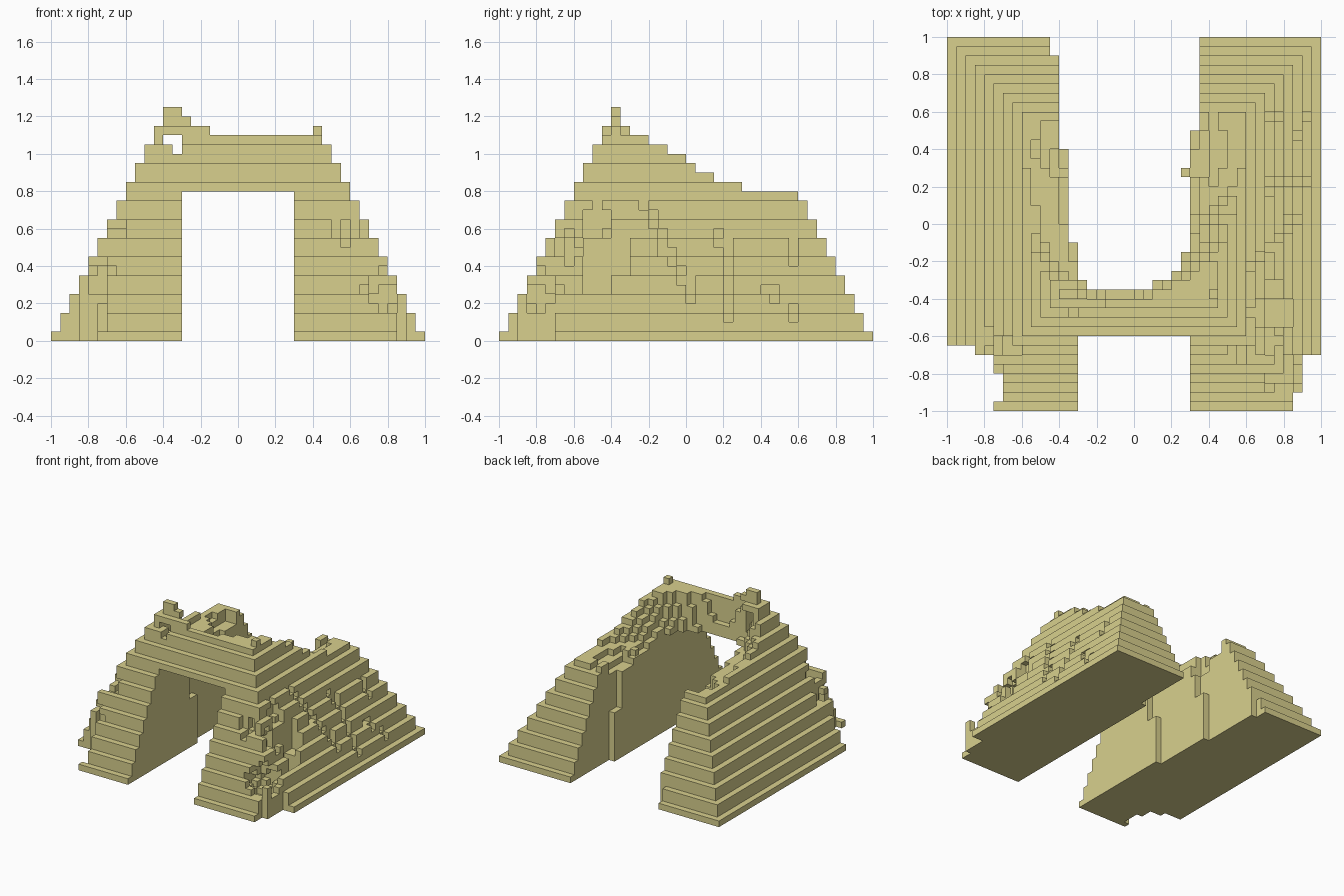
import bpy, bmesh, math
from mathutils import Vector

cube = bpy.data.objects.get("Cube")
if cube:
    bpy.data.objects.remove(cube, do_unlink=True)

S = 0.05          # block size
N = 20            # half the base, in blocks

stone = bpy.data.materials.new("sandstone")
stone.use_nodes = True
colour = (0.69, 0.63, 0.27, 1.0)
stone.diffuse_color = colour
bsdf = stone.node_tree.nodes["Principled BSDF"]
bsdf.inputs["Base Color"].default_value = colour
bsdf.inputs["Roughness"].default_value = 0.9


def half_width(k):
    """Half the pyramid's width at layer k: it steps in every second layer."""
    return (N - (k + 1) // 2) * S


def box(x0, x1, y0, y1, z0, z1):
    """All blocks inside a box given in model units."""
    r = [round(v / S) for v in (x0, x1, y0, y1, z0, z1)]
    return {(i, j, k) for i in range(r[0], r[1]) for j in range(r[2], r[3])
            for k in range(r[4], r[5])}


def ball(cx, cy, cz, r, h=1.0):
    """All blocks whose centre lies in a ball, stretched by h in height."""
    n = int(r * max(h, 1) / S) + 2
    ci, cj, ck = (round(v / S) for v in (cx, cy, cz))
    return {(i, j, k)
            for i in range(ci - n, ci + n) for j in range(cj - n, cj + n)
            for k in range(ck - n, ck + n)
            if math.hypot((i + .5) * S - cx, (j + .5) * S - cy,
                          ((k + .5) * S - cz) / h) < r}


# Stepped pyramid
blocks = set()
for k in range(22):
    half = half_width(k)
    blocks |= box(-half, half, -half, half, k * S, (k + 1) * S)

# Corner stubs left standing on top
blocks |= box(-.45, -.15, -.45, -.4, 1.1, 1.15) | box(-.45, -.3, -.4, -.3, 1.1, 1.15)
blocks |= box(-.4, -.25, -.4, -.35, 1.15, 1.2) | box(-.4, -.3, -.4, -.35, 1.2, 1.25)
blocks |= box(.4, .45, -.4, -.35, 1.1, 1.15)

# Passage through the middle, widening towards the back
blocks -= box(-.3, .3, -1, 1, 0, .8)
for side, width, start in ((-1, .35, -.1), (-1, .4, .4), (-1, .45, .9), (1, .35, .5)):
    for z0, z1, y in ((0, .4, start), (.4, .8, start - .1)):
        x0, x1 = sorted((side * .3, side * width))
        blocks -= box(x0, x1, y, 1, z0, z1)

# Collapsed roof: a round bowl, sloping breaks on both flanks and a stepped back edge
back_limit = (.3, .15, .05, 0, -.1, -.2)      # per layer from z = 0.8
for b in list(blocks):
    x, y = (b[0] + .5) * S, (b[1] + .5) * S
    layer = b[2] - 16
    if 0 <= layer < 6:
        t = layer * S
        bowl = math.hypot(x + .08, y - .05 - .9 * t) < .42 + t
        slope = y > (x - .35 if x > 0 else -2 * x - .95) - t and abs(x) > .3
        if bowl or slope or y > back_limit[layer]:
            # keep the low outer rim on each flank
            if bowl or y > back_limit[layer] or abs(x) < half_width(b[2]) - S:
                blocks.discard(b)

# Shallow hollows in the broken tops of the legs
for hollow in ((-.5, -.4, .3, .55, .7, .8), (-.45, -.35, .25, .4, .6, .8),
               (-.55, -.5, .35, .45, .75, .8), (-.4, -.35, .0, .25, .7, .8),
               (.3, .4, .25, .5, .7, .8), (.4, .45, .2, .6, .75, .8),
               (.45, .5, .3, .5, .75, .8), (.3, .35, .05, .25, .75, .8)):
    blocks -= box(*hollow)

# Broken front corners
for corner in ((-1, -.85, -1, -.65), (-.85, -.75, -1, -.7), (-.75, -.7, -.95, -.8),
               (.9, 1, -1, -.7), (.85, .9, -1, -.9)):
    blocks -= box(*corner, 0, .5)
blocks -= box(.7, .85, -.55, -.4, .15, .4) | box(.7, .8, -.55, -.3, .3, .55)
for bite in ((.78, -.78, .24, .12, 1.2), (.70, -.62, .48, .09, 1.2),
             (.66, -.48, .64, .08, 1.3), (.57, -.70, .60, .08, 1.2),
             (-.74, -.74, .32, .09, 1.3), (-.66, -.64, .55, .08, 1.3),
             (-.80, -.62, .40, .06, 1.0), (-.76, -.80, .12, .08, 1.0)):
    blocks -= ball(*bite)

# Cracks running down one flank: (y, z bottom, z top), one block wide and deep
for y, z0, z1 in ((-.25, .7, .75), (-.2, .6, .7), (-.15, .45, .6), (-.1, .4, .5),
                  (-.05, .3, .4), (0, .2, .35), (.15, .5, .6), (.2, .1, .55),
                  (.4, .25, .3), (.45, .2, .3), (.55, .4, .55), (.55, .1, .2)):
    for k in range(round(z0 / S), round(z1 / S)):
        half = half_width(k)
        blocks -= box(half - S, half, y, y + S, k * S, (k + 1) * S)


# Outer skin of a group of blocks, with flat areas merged
AXES = [(a, s) for a in range(3) for s in (0, 1)]


def skin(name, group):
    bm = bmesh.new()
    verts = {}
    for b in sorted(group):
        for a, s in AXES:
            n = list(b)
            n[a] += 1 if s else -1
            if tuple(n) in blocks:
                continue
            u, v = (a + 1) % 3, (a + 2) % 3
            ring = []
            for du, dv in ((0, 0), (1, 0), (1, 1), (0, 1)):
                p = list(b)
                p[a] += s
                p[u] += du
                p[v] += dv
                p = tuple(p)
                if p not in verts:
                    verts[p] = bm.verts.new(Vector(p) * S)
                ring.append(verts[p])
            bm.faces.new(ring if s else ring[::-1])
    bmesh.ops.dissolve_limit(bm, angle_limit=.02, verts=bm.verts[:], edges=bm.edges[:])
    mesh = bpy.data.meshes.new(name)
    bm.to_mesh(mesh)
    bm.free()
    mesh.materials.append(stone)
    bpy.context.collection.objects.link(bpy.data.objects.new(name, mesh))


# Two legs and the ruined upper part that bridges them
skin("right_leg", {b for b in blocks if b[2] < 16 and b[0] < 0})
skin("left_leg", {b for b in blocks if b[2] < 16 and b[0] >= 0})
skin("upper_bridge", {b for b in blocks if b[2] >= 16})
